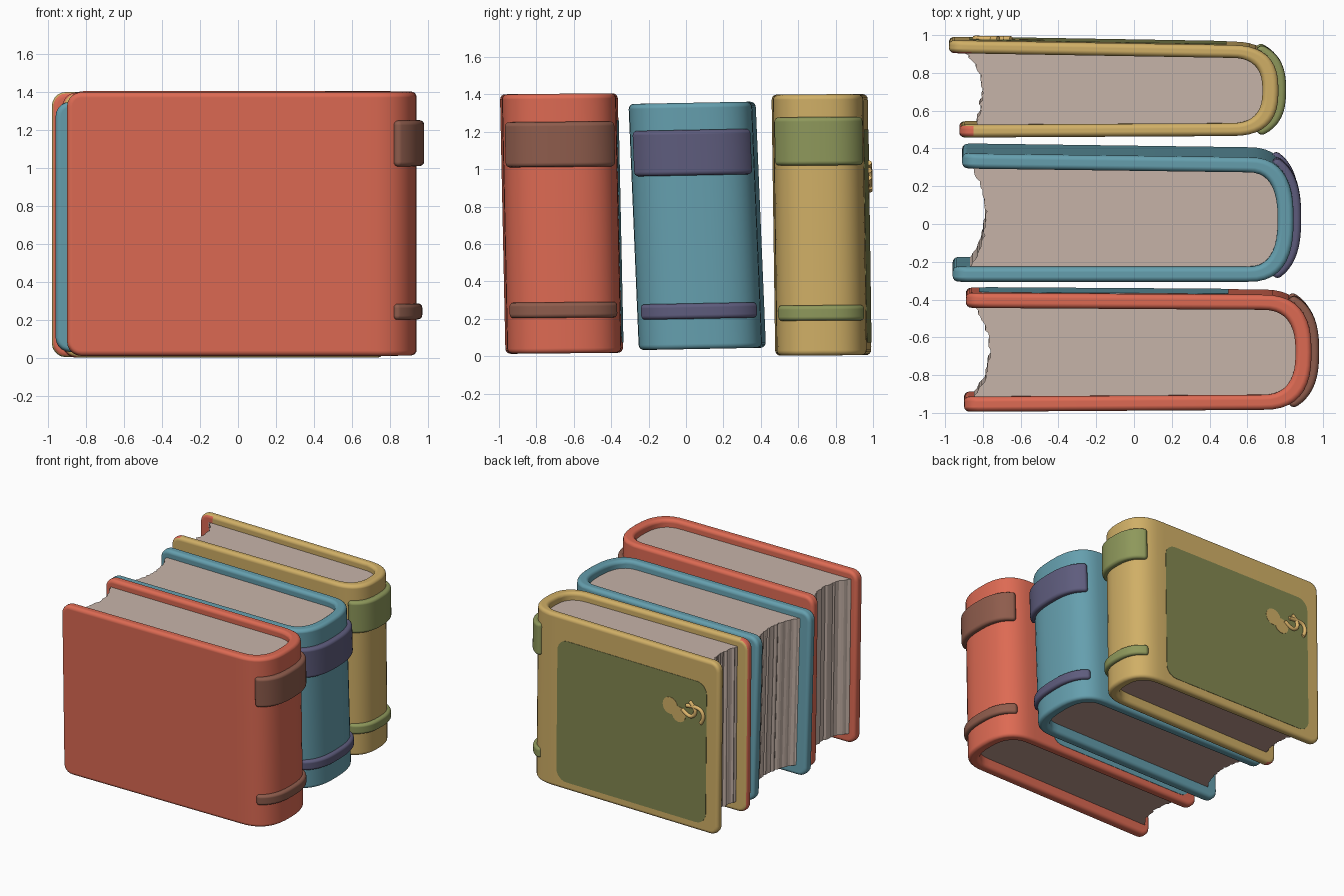
import bpy, bmesh, math, random

if "Cube" in bpy.data.objects:
    bpy.data.objects.remove(bpy.data.objects["Cube"])

random.seed(4)


def material(name, r, g, b):
    lin = [((c / 255 + 0.055) / 1.055) ** 2.4 for c in (r, g, b)]
    m = bpy.data.materials.new(name)
    m.diffuse_color = (*lin, 1)
    m.use_nodes = True
    m.node_tree.nodes["Principled BSDF"].inputs["Base Color"].default_value = m.diffuse_color
    return m


RED = material("red cover", 221, 106, 83)
BLUE = material("blue cover", 101, 159, 174)
YELLOW = material("yellow cover", 208, 175, 102)
PAPER = material("paper", 199, 180, 169)
SHADE = material("brown paper underside", 188, 153, 142)
BROWN = material("brown band", 142, 92, 76)
PURPLE = material("purple band", 94, 92, 125)
GREEN = material("green band", 142, 152, 91)
OLIVE = material("olive panel", 130, 135, 80)
GOLD = material("gold", 222, 182, 108)


def finish(bm, name, mats, origin, tilt, bevel=0, smooth=True):
    bmesh.ops.recalc_face_normals(bm, faces=bm.faces)
    for v in bm.verts:  # lean mostly sideways, keeping the tops nearly level
        v.co.z -= v.co.y * tilt * 0.55
    me = bpy.data.meshes.new(name)
    bm.to_mesh(me)
    bm.free()
    for m in mats:
        me.materials.append(m)
    ob = bpy.data.objects.new(name, me)
    bpy.context.collection.objects.link(ob)
    ob.location = origin
    ob.rotation_euler.x = tilt
    if smooth:
        me.polygons.foreach_set("use_smooth", [True] * len(me.polygons))
    if bevel:
        mod = ob.modifiers.new("rounding", "BEVEL")
        mod.width, mod.segments = bevel, 4
        mod.limit_method, mod.angle_limit = "ANGLE", math.radians(40)
        mod.use_clamp_overlap = False
        mod.harden_normals = True
    return ob


def arc(xs, a, yf, yb, span, n=20, e=2 / 2.6):
    """Rounded spine curve from the back cover to the front cover."""
    yc, h = (yf + yb) / 2, (yb - yf) / 2
    pts = []
    for i in range(n + 1):
        t = math.radians(span * (1 - 2 * i / n))
        c, s = max(math.cos(t), 0), math.sin(t)
        if c < 1e-6:
            c = 0
        pts.append((xs + a * c ** e, yc + h * math.copysign(abs(s) ** e, s)))
    return pts


def strip(outer, inner, z0, z1):
    """Solid wall between two matching outlines."""
    bm = bmesh.new()
    rows = [[bm.verts.new((*o, z0)), bm.verts.new((*i, z0)),
             bm.verts.new((*i, z1)), bm.verts.new((*o, z1))]
            for o, i in zip(outer, inner)]
    for p, q in zip(rows, rows[1:]):
        for k in range(4):
            bm.faces.new((p[k], p[(k + 1) % 4], q[(k + 1) % 4], q[k]))
    bm.faces.new(rows[0])
    bm.faces.new(rows[-1])
    return bm, rows


def extrude(points, vec):
    bm = bmesh.new()
    f = bm.faces.new([bm.verts.new(p) for p in points])
    r = bmesh.ops.extrude_face_region(bm, geom=[f])
    bmesh.ops.translate(bm, vec=vec, verts=[v for v in r["geom"] if isinstance(v, bmesh.types.BMVert)])
    return bm


MID = 0.7


def book(name, cover, band, tips, spine, a, ytip, yspine, z, tilt, bands, thick, fore, tip_mat=None):
    yc = sum(yspine) / 2
    origin = (0, yc, MID)
    yf0, yb0 = ytip[0] - yc, ytip[1] - yc
    yf, yb = yspine[0] - yc, yspine[1] - yc
    xs = spine - a
    z0, z1 = z[0] - MID, z[1] - MID

    # cover: one folded board with rounded corners at the open side
    lip = 0.12
    k = lip / (xs - tips[1])
    yl = yb0 + (yb - yb0) * k
    outer = [(tips[1], yb0), (tips[1] + lip, yl)] + arc(xs, a, yf, yb, 90) + [(tips[0], yf0)]
    inner_arc = arc(xs, a - 0.085, yf + thick, yb - thick, 90)
    inner = [(tips[1], yb0 - thick), (tips[1] + lip, yl - thick)] + inner_arc + [(tips[0], yf0 + thick)]
    bm, rows = strip(outer, inner, z0, z1)
    corner = [e for e in bm.edges for r in (rows[0], rows[-1])
              if e.verts[0] in r and e.verts[1] in r
              and abs(e.verts[0].co.z - e.verts[1].co.z) < 1e-5]
    bmesh.ops.bevel(bm, geom=corner, offset=0.075, segments=5, profile=0.5, affect="EDGES")
    if tip_mat:
        # differently coloured front board edge and inner lip of the back board
        bmesh.ops.recalc_face_normals(bm, faces=bm.faces)
        for f in bm.faces:
            c = f.calc_center_median()
            edge = c.y < 0 and c.x < tips[0] + 0.08 and abs(f.normal.y) < 0.5
            inside = c.y > 0 and c.x < tips[1] + lip and f.normal.y < -0.5
            f.material_index = int(edge or inside)
    finish(bm, name + "_cover", [cover] + ([tip_mat] if tip_mat else []), origin, tilt, 0.028)

    # pages: block with a hollow, slightly ragged fore edge
    ya, yz = yf0 + thick - 0.01, yb0 - thick + 0.01
    pts = [(x + 0.02, y * 1.03, z0 + 0.08) for x, y in inner_arc]
    n = 34
    for i in range(n + 1):
        u = i / n
        edge = fore[0] * (1 - u) + fore[2] * u
        x = edge + (fore[1] - edge) * (1 - abs(2 * u - 1) ** 2.2) + random.uniform(-0.008, 0.008)
        pts.append((x, ya + (yz - ya) * u, z0 + 0.08))
    bm = extrude(pts, (0, 0, z1 - z0 - 0.14))
    bmesh.ops.recalc_face_normals(bm, faces=bm.faces)
    for f in bm.faces:
        f.material_index = int(f.normal.z < -0.5)
    finish(bm, name + "_pages", [PAPER, SHADE], origin, tilt, smooth=False)

    # raised bands around the spine
    for label, b0, b1, out, round_ in (("upper", *bands[0], 0.04, 0.024), ("lower", *bands[1], 0.03, 0.022)):
        o = arc(xs, a + out, yf - out * 0.6, yb + out * 0.6, 63)
        i = arc(xs, a - 0.03, yf + 0.03, yb - 0.03, 63)
        bm, _ = strip(o, i, b0 - MID, b1 - MID)
        finish(bm, f"{name}_{label}_band", [band], origin, tilt, round_)
    return origin, tilt, lambda x: yb0 + (yb - yb0) * (x - tips[1]) / (xs - tips[1])


red = book("red_book", RED, BROWN, (-0.90, -0.89), 0.94, 0.27, (-0.98, -0.35), (-0.97, -0.36),
           (0.015, 1.403), 0.021, ((1.012, 1.253), (0.205, 0.288)), 0.08, (-0.85, -0.765, -0.85))
book("blue_book", BLUE, PURPLE, (-0.96, -0.91), 0.845, 0.25, (-0.28, 0.40), (-0.28, 0.38),
     (0.038, 1.355), 0.042, ((0.967, 1.21), (0.2, 0.282)), 0.08, (-0.88, -0.785, -0.86))
yellow = book("yellow_book", YELLOW, GREEN, (-0.925, -0.98), 0.765, 0.26, (0.467, 0.982), (0.475, 0.957),
              (0.004, 1.4), 0.014, ((1.02, 1.278), (0.19, 0.272)), 0.068, (-0.83, -0.805, -0.91), RED)


def plate(name, owner, outline, mat, height):
    """Thin painted plate on the back of a book."""
    origin, tilt, back = owner
    pts = [(x, back(x) - 0.004, z - MID) for x, z in outline]
    finish(extrude(pts, (0, 0.004 + height, 0)), name, [mat], origin, tilt, smooth=False)


def round_rect(x0, x1, z0, z1, r=0.09):
    out = []
    for cx, cz, start in ((x1 - r, z1 - r, 0), (x0 + r, z1 - r, 90),
                          (x0 + r, z0 + r, 180), (x1 - r, z0 + r, 270)):
        for k in range(7):
            t = math.radians(start + k * 15)
            out.append((cx + r * math.cos(t), cz + r * math.sin(t)))
    return out


# back panels
plate("olive_back_panel", yellow, round_rect(-0.87, 0.49, 0.07, 1.21), OLIVE, 0.003)
plate("blue_back_panel", red, round_rect(-0.82, 0.50, 0.07, 1.26), BLUE, 0.003)

# painted spot made of two overlapping discs
for i, (cx, cz, r) in enumerate(((-0.54, 0.95, 0.068), (-0.62, 0.90, 0.062))):
    ring = [(cx + r * math.cos(k * math.pi / 10), cz + r * math.sin(k * math.pi / 10)) for k in range(20)]
    plate(f"painted_spot_{i + 1}", yellow, ring, YELLOW, 0.005 + 0.001 * i)

# small raised clasp of curled wire
origin, tilt, back = yellow
for i, path in enumerate((
        ((-0.65, 0.95), (-0.71, 0.90), (-0.77, 0.93), (-0.77, 0.99), (-0.72, 1.03)),
        ((-0.69, 0.99), (-0.75, 1.0), (-0.83, 0.99), (-0.85, 0.92), (-0.82, 0.88)))):
    cu = bpy.data.curves.new(f"clasp_{i + 1}", "CURVE")
    cu.dimensions = "3D"
    cu.bevel_depth, cu.bevel_resolution, cu.use_fill_caps = 0.015, 3, True
    sp = cu.splines.new("NURBS")
    sp.points.add(len(path) - 1)
    for p, (x, zz) in zip(sp.points, path):
        p.co = (x, back(x) + 0.006, zz - MID, 1)
    sp.use_endpoint_u, sp.order_u = True, 3
    cu.materials.append(GOLD)
    ob = bpy.data.objects.new(f"clasp_{i + 1}", cu)
    ob.location, ob.rotation_euler.x = origin, tilt
    bpy.context.collection.objects.link(ob)
